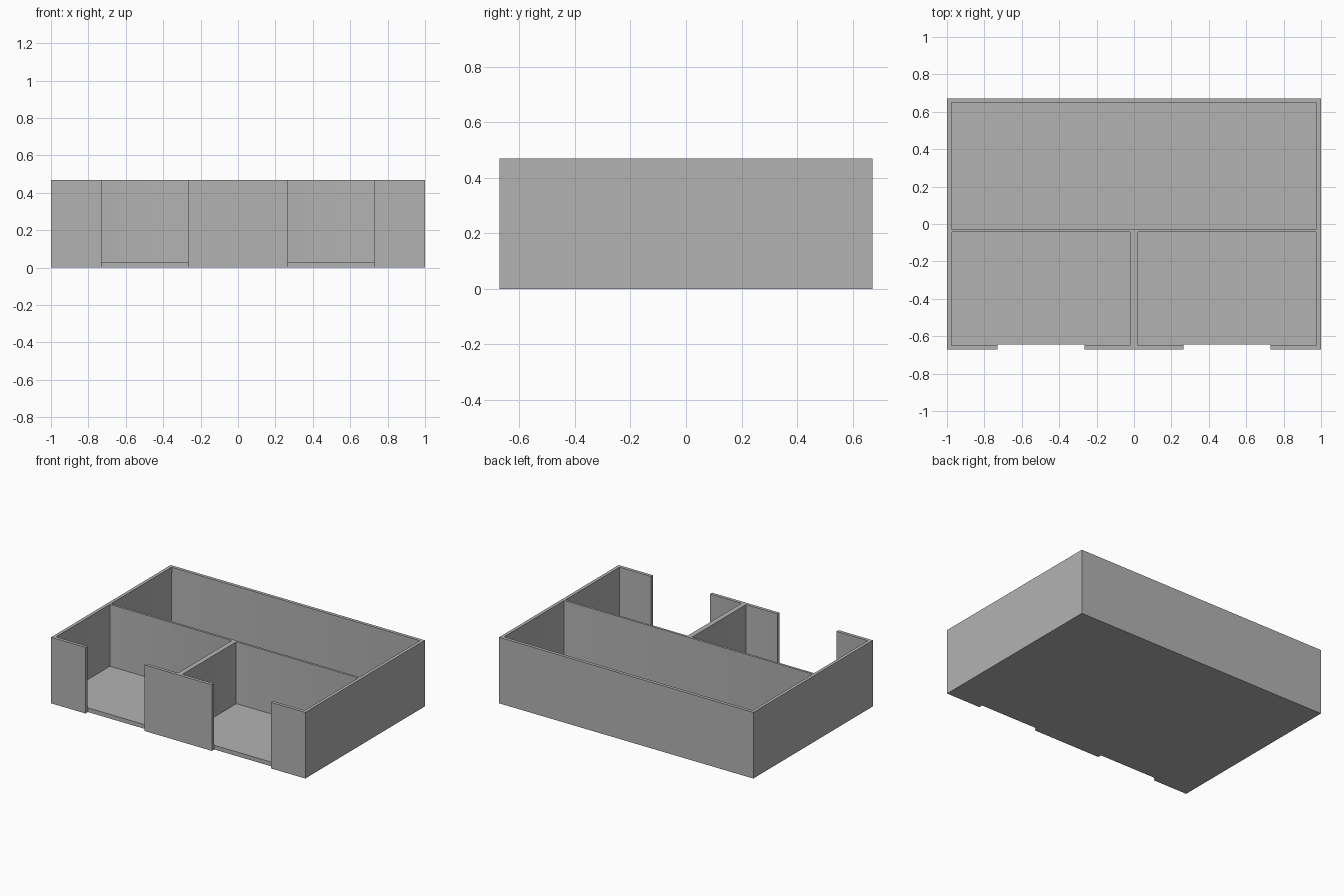
import bpy
import bmesh
from mathutils import Vector

default = bpy.data.objects.get("Cube")
if default:
    bpy.data.objects.remove(default, do_unlink=True)

# Overall sizes
HALF_X, HALF_Y, HEIGHT = 1.0, 0.672, 0.47
WALL, FLOOR = 0.023, 0.03
OVER = 0.1  # how far the cutters pass the body

grey = bpy.data.materials.new("plain_grey")
grey.use_nodes = True
grey.diffuse_color = (0.45, 0.45, 0.45, 1)
grey.node_tree.nodes["Principled BSDF"].inputs["Base Color"].default_value = grey.diffuse_color


def box(name, low, high, corner=0.0):
    """Box between two corners, with optional rounded upright edges."""
    low, high = Vector(low), Vector(high)
    bm = bmesh.new()
    bmesh.ops.create_cube(bm, size=1)
    for v in bm.verts:
        v.co = (low + high) / 2 + v.co * (high - low)
    if corner:
        upright = [e for e in bm.edges
                   if abs(e.verts[0].co.z - e.verts[1].co.z) > corner]
        bmesh.ops.bevel(bm, geom=upright, offset=corner, segments=3,
                        profile=0.5, affect='EDGES')
    mesh = bpy.data.meshes.new(name)
    bm.to_mesh(mesh)
    bm.free()
    mesh.materials.append(grey)
    obj = bpy.data.objects.new(name, mesh)
    bpy.context.collection.objects.link(obj)
    return obj


# Solid block of the tray
tray = box("divided_tray", (-HALF_X, -HALF_Y, 0), (HALF_X, HALF_Y, HEIGHT))

# Wide rear compartment
top = HEIGHT + OVER
inner_x, inner_y = HALF_X - WALL, HALF_Y - WALL
cutters = [box("rear_pocket", (-inner_x, -0.028, FLOOR), (inner_x, inner_y, top), 0.005)]

# Two front compartments, each with a doorway through the front wall and floor edge
for side, x0, x1, d0, d1 in (("left", 0.018, inner_x, 0.265, 0.73),
                             ("right", -inner_x, -0.018, -0.73, -0.265)):
    cutters.append(box(side + "_front_pocket", (x0, -inner_y, FLOOR), (x1, -0.044, top), 0.005))
    cutters.append(box(side + "_doorway", (d0, -HALF_Y - OVER, -OVER), (d1, -0.645, top)))

# Cut the compartments and doorways
bpy.ops.object.select_all(action='DESELECT')
bpy.context.view_layer.objects.active = tray
tray.select_set(True)
for cutter in cutters:
    cutter.hide_render = True
    cut = tray.modifiers.new(cutter.name, 'BOOLEAN')
    cut.operation = 'DIFFERENCE'
    cut.solver = 'EXACT'
    cut.object = cutter
    bpy.ops.object.modifier_apply(modifier=cut.name)
for cutter in cutters:
    bpy.data.objects.remove(cutter, do_unlink=True)

bpy.ops.object.shade_smooth_by_angle()
